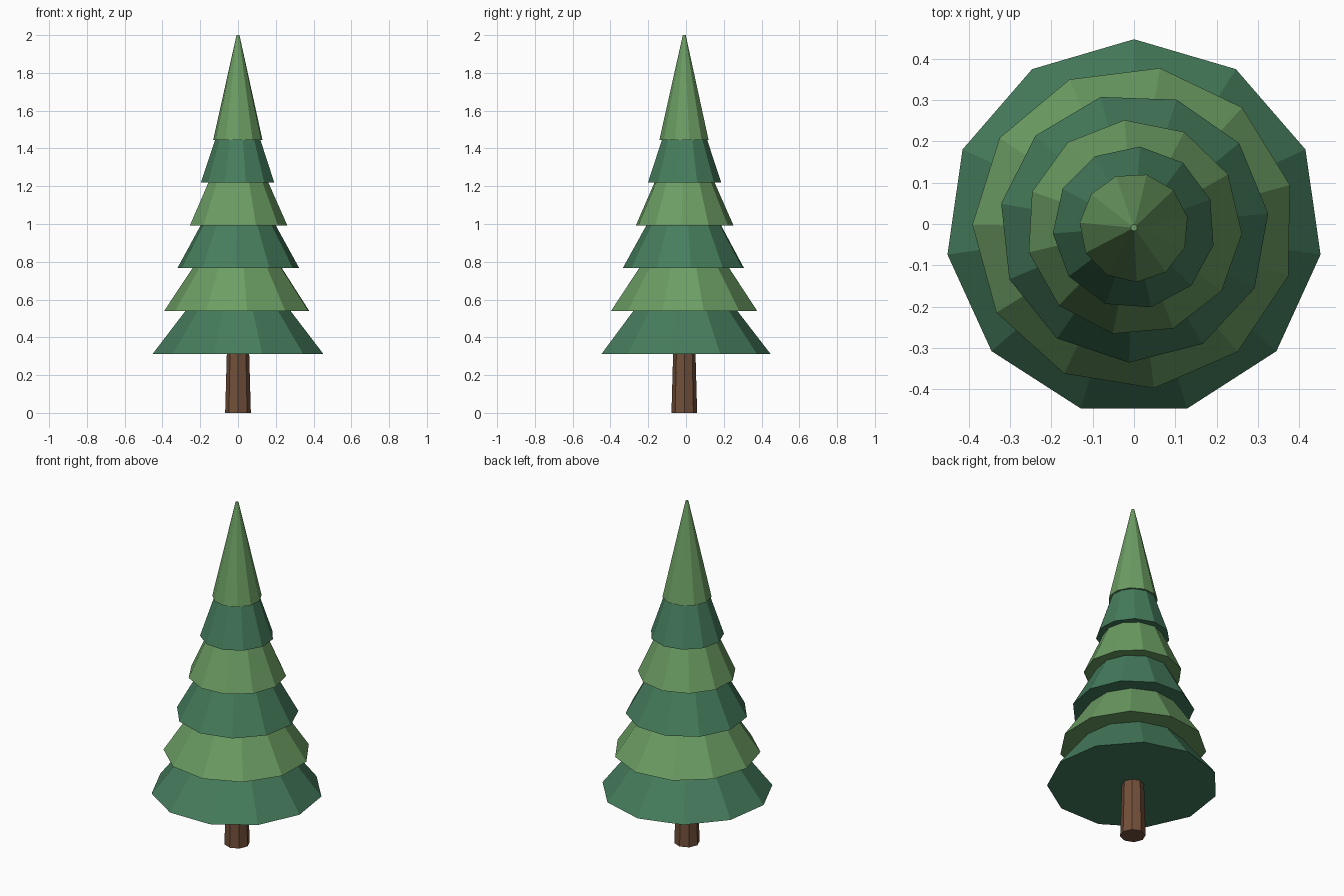
import bpy

if "Cube" in bpy.data.objects:
    bpy.data.objects.remove(bpy.data.objects["Cube"])

CY = -0.009  # tree axis, so the odd-sided bottom tier is centred in y


def material(name, rgb):
    m = bpy.data.materials.new(name)
    m.diffuse_color = (*rgb, 1)
    m.use_nodes = True
    m.node_tree.nodes["Principled BSDF"].inputs["Base Color"].default_value = m.diffuse_color
    return m


def frustum(name, sides, r_bottom, r_top, z, height, turn, mat):
    bpy.ops.mesh.primitive_cone_add(
        vertices=sides, radius1=r_bottom, radius2=r_top, depth=height,
        location=(0, CY, z + height / 2), rotation=(0, 0, turn))
    ob = bpy.context.object
    ob.name = name
    ob.data.materials.append(mat)
    return ob


bark = material("bark", (0.17, 0.08, 0.042))
greens = [material("dark_needles", (0.061, 0.205, 0.109)),
          material("light_needles", (0.15, 0.34, 0.125))]

# Trunk
frustum("trunk", 8, 0.068, 0.058, 0, 0.36, 0, bark)

# Foliage tiers: equal height, shrinking and twisting upwards
TIERS, HEIGHT, BASE = 6, 0.555, 0.313
step = (2 - HEIGHT - BASE) / (TIERS - 1)
for i in range(TIERS):
    r = 0.456 - 0.0648 * i
    frustum(f"foliage_tier_{i + 1}", 11, r, r * 0.06,
            BASE + step * i, HEIGHT, 0.41 * i, greens[i % 2])
